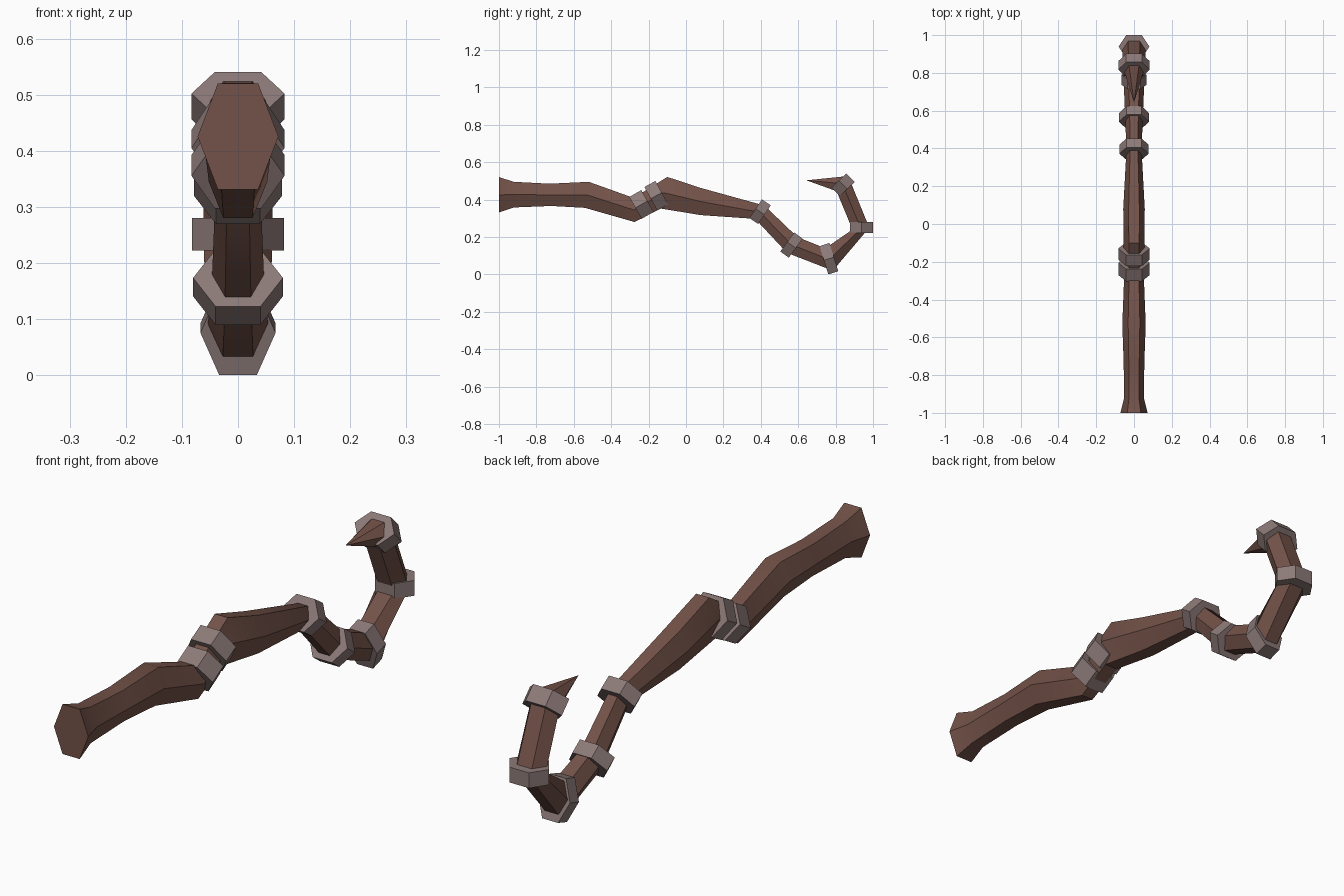
import bpy, bmesh, math
from mathutils import Vector

cube = bpy.data.objects.get("Cube")
if cube:
    bpy.data.objects.remove(cube, do_unlink=True)


def material(name, rgb):
    m = bpy.data.materials.new(name)
    m.use_nodes = True
    m.diffuse_color = (*rgb, 1)
    m.node_tree.nodes["Principled BSDF"].inputs["Base Color"].default_value = (*rgb, 1)
    return m


wood = material("brown wood", (0.171, 0.084, 0.065))
binding = material("grey brown binding", (0.262, 0.195, 0.188))


def hexagon(upper, lower, half_width):
    """Six points around a section given by its upper and lower (y, z)."""
    (uy, uz), (ly, lz) = upper, lower
    my, mz = (uy + ly) / 2, (uz + lz) / 2
    f = half_width * 0.5
    return [(f, uy, uz), (half_width, my, mz), (f, ly, lz),
            (-f, ly, lz), (-half_width, my, mz), (-f, uy, uz)]


def loft(name, sections, mat, tip=None):
    """Skin hexagonal sections; close the far end with a cap or a point."""
    bm = bmesh.new()
    rings = [[bm.verts.new(p) for p in s] for s in sections]
    for a, b in zip(rings, rings[1:]):
        for i in range(6):
            j = (i + 1) % 6
            bm.faces.new((a[i], a[j], b[j], b[i]))
    bm.faces.new(rings[0])
    last = rings[-1]
    if tip:
        point = bm.verts.new(tip)
        for i in range(6):
            bm.faces.new((last[i], last[(i + 1) % 6], point))
    else:
        bm.faces.new(last)
    bmesh.ops.recalc_face_normals(bm, faces=bm.faces)
    mesh = bpy.data.meshes.new(name)
    bm.to_mesh(mesh)
    bm.free()
    mesh.materials.append(mat)
    ob = bpy.data.objects.new(name, mesh)
    bpy.context.collection.objects.link(ob)
    return ob


# Crooked shaft: upper edge (y, z), lower edge (y, z), half width
stations = [
    ((-1.00, 0.520), (-1.00, 0.331), 0.072),
    ((-0.92, 0.495), (-0.92, 0.358), 0.052),
    ((-0.73, 0.485), (-0.72, 0.366), 0.055),
    ((-0.52, 0.495), (-0.54, 0.356), 0.062),
    ((-0.28, 0.409), (-0.275, 0.280), 0.052),
    ((-0.10, 0.521), (-0.135, 0.352), 0.055),
    ((0.08, 0.462), (0.08, 0.317), 0.057),
    ((0.42, 0.368), (0.37, 0.297), 0.040),
    ((0.595, 0.200), (0.54, 0.115), 0.047),
    ((0.745, 0.140), (0.785, 0.020), 0.055),
    ((0.89, 0.240), (0.98, 0.250), 0.062),
    ((0.805, 0.445), (0.867, 0.526), 0.060),
]
shaft = loft("hooked_shaft", [hexagon(*s) for s in stations], wood,
             tip=(0, 0.644, 0.503))
bpy.ops.object.select_all(action='DESELECT')
shaft.select_set(True)
bpy.context.view_layer.objects.active = shaft
bpy.ops.object.shade_smooth_by_angle(angle=math.radians(30))

# Bindings: centre (y, z), long direction (y, z), half length, thickness, half width
bands = [
    ("lower_grip_band", (-0.238, 0.374), (-0.50, 0.87), 0.067, 0.074, 0.083),
    ("upper_grip_band", (-0.159, 0.421), (-0.48, 0.88), 0.071, 0.067, 0.083),
    ("neck_band", (0.396, 0.335), (0.56, 0.83), 0.060, 0.057, 0.078),
    ("bend_band", (0.564, 0.157), (0.59, 0.81), 0.063, 0.056, 0.080),
    ("bottom_band", (0.764, 0.084), (-0.30, 0.95), 0.079, 0.056, 0.067),
    ("hook_band", (0.939, 0.251), (1.00, 0.00), 0.061, 0.058, 0.082),
    ("tip_band", (0.840, 0.479), (0.72, 0.70), 0.055, 0.064, 0.083),
]
for name, centre, direction, half, thick, width in bands:
    c = Vector(centre)
    u = Vector(direction).normalized()
    axis = Vector((-u.y, u.x)) * thick / 2
    ends = [hexagon(c + u * half + axis * s, c - u * half + axis * s, width)
            for s in (-1, 1)]
    loft(name, ends, binding)
